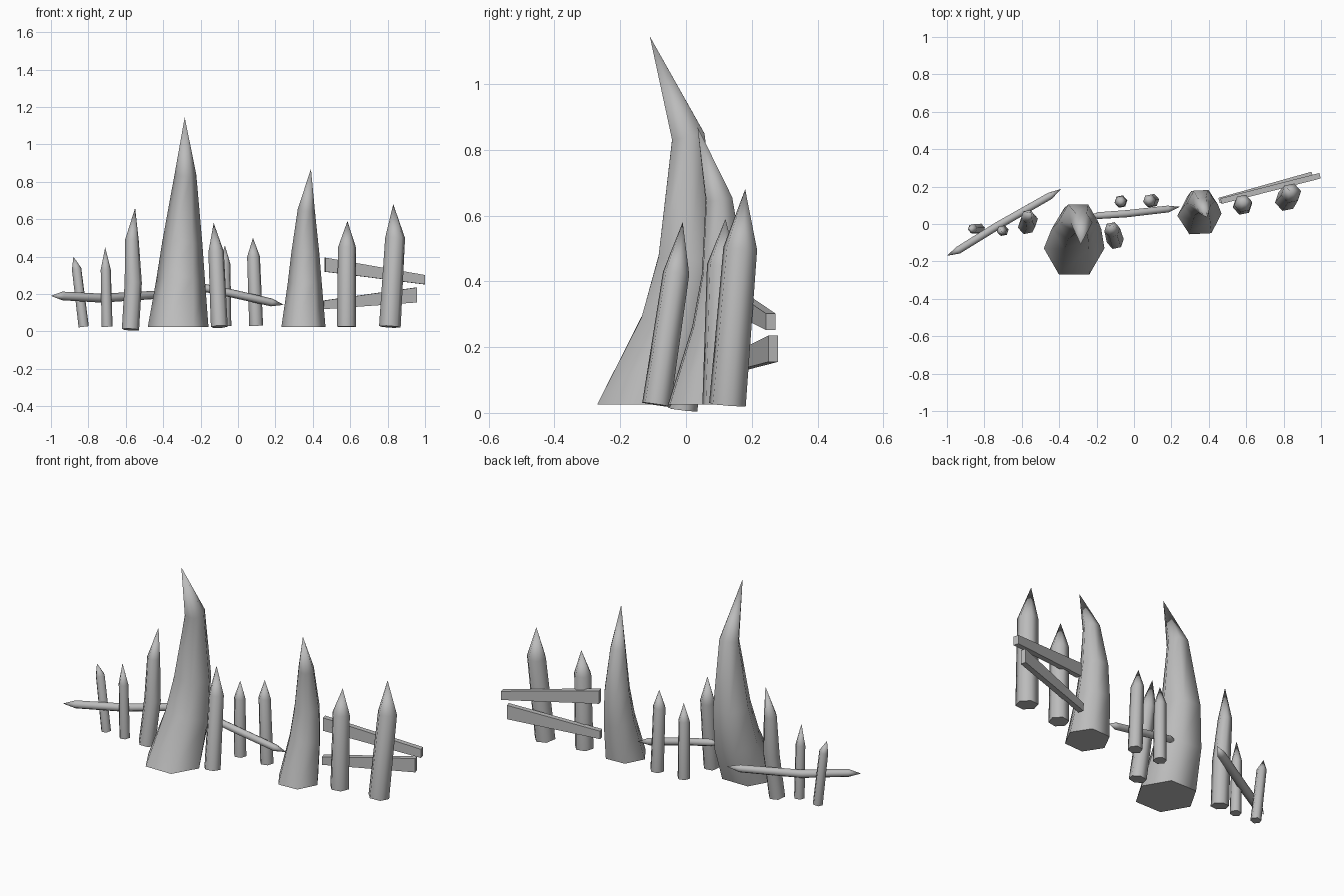
import bpy, bmesh, math
from mathutils import Vector

if "Cube" in bpy.data.objects:
    bpy.data.objects.remove(bpy.data.objects["Cube"])

GREY = (0.5, 0.5, 0.5)
mat = bpy.data.materials.new("weathered grey")
mat.use_nodes = True
mat.diffuse_color = (*GREY, 1)
mat.node_tree.nodes["Principled BSDF"].inputs["Base Color"].default_value = (*GREY, 1)


def finish(name, bm, smooth):
    bmesh.ops.recalc_face_normals(bm, faces=bm.faces)
    mesh = bpy.data.meshes.new(name)
    bm.to_mesh(mesh)
    bm.free()
    mesh.materials.append(mat)
    obj = bpy.data.objects.new(name, mesh)
    bpy.context.collection.objects.link(obj)
    if smooth:
        bpy.ops.object.select_all(action='DESELECT')
        obj.select_set(True)
        bpy.context.view_layer.objects.active = obj
        bpy.ops.object.shade_smooth_by_angle(angle=math.radians(66))
    return obj


def spike(name, spine, radii, sides=6, turn=0.0, flat_base=False, side=Vector((1, 0, 0))):
    """Loft polygon rings along a spine; a zero radius closes to a point."""
    bm = bmesh.new()
    pts = [Vector(p) for p in spine]
    rings = []
    for i, (p, r) in enumerate(zip(pts, radii)):
        if r == 0:
            rings.append([bm.verts.new(p)])
            continue
        before = (p - pts[i - 1]).normalized() if i else Vector()
        after = (pts[i + 1] - p).normalized()
        axis = (before + after).normalized()
        if flat_base and i == 0:
            axis = Vector((0, 0, 1))
        u = (side - axis * side.dot(axis)).normalized()
        v = axis.cross(u)
        angles = [turn + math.tau * k / sides for k in range(sides)]
        rings.append([bm.verts.new(p + (u * math.cos(a) + v * math.sin(a)) * r) for a in angles])
    for low, high in zip(rings, rings[1:]):
        for k in range(sides):
            j = (k + 1) % sides
            if len(low) == 1:
                bm.faces.new((low[0], high[j], high[k]))
            elif len(high) == 1:
                bm.faces.new((low[k], low[j], high[0]))
            else:
                bm.faces.new((low[k], low[j], high[j], high[k]))
    if len(rings[0]) > 1:
        bm.faces.new(rings[0][::-1])
    return finish(name, bm, True)


def plank(name, start, end, start_height, end_height, thickness=0.03):
    """Tapered board between two end centres."""
    bm = bmesh.new()
    a, b = Vector(start), Vector(end)
    across = (b - a).cross(Vector((0, 0, 1))).normalized() * thickness / 2
    ends = []
    for p, h in ((a, start_height), (b, end_height)):
        up = Vector((0, 0, h / 2))
        ends.append([bm.verts.new(p + s * across + t * up)
                     for s, t in ((-1, -1), (1, -1), (1, 1), (-1, 1))])
    for k in range(4):
        j = (k + 1) % 4
        bm.faces.new((ends[0][k], ends[0][j], ends[1][j], ends[1][k]))
    for ring in ends:
        bm.faces.new(ring)
    return finish(name, bm, False)


# Two big curved spikes
spike("large_spike",
      [(-.32, -.13, .025), (-.307, -.025, .26), (-.298, .01, .47), (-.281, .007, .84), (-.285, -.11, 1.145)],
      [.162, .132, .108, .058, 0], flat_base=True)
spike("medium_spike",
      [(.35, .05, .025), (.357, .1, .25), (.36, .115, .42), (.365, .1, .65), (.39, .035, .87)],
      [.118, .092, .075, .046, 0], turn=.05, flat_base=True)

# Upright stakes: base, shoulder, tip, radius
stakes = {
    "far_right_stake": [(-.825, -.025, .025), (-.863, -.025, .335), (-.88, -.03, .4), .028],
    "right_thin_stake": [(-.70, -.035, .025), (-.707, -.035, .33), (-.71, -.04, .45), .03],
    "inner_right_stake": [(-.10, -.09, .025), (-.117, -.03, .425), (-.13, -.01, .58), .046],
    "middle_back_stake": [(-.07, .12, .03), (-.072, .12, .36), (-.07, .12, .46), .035],
    "middle_stake": [(.097, .125, .03), (.083, .125, .4), (.08, .13, .5), .038],
    "inner_left_stake": [(.58, .1, .025), (.583, .11, .45), (.585, .12, .59), .053],
    "far_left_stake": [(.812, .126, .025), (.84, .165, .5), (.83, .18, .68), .059],
}
for name, (base, shoulder, tip, r) in stakes.items():
    spike(name, [base, shoulder, tip], [r, r * .92, 0], turn=.2)
spike("right_bent_stake",
      [(-.575, -.01, .01), (-.56, .02, .26), (-.567, .04, .49), (-.55, .06, .66)],
      [.047, .047, .037, 0], turn=.2)

# Sharpened crossing poles
UP = Vector((0, 0, 1))
spike("right_pole",
      [(-1, -.17, .19), (-.94, -.14, .19), (-.73, -.01, .178), (-.45, .15, .195), (-.39, .187, .205)],
      [0, .023, .024, .022, 0], side=UP)
spike("middle_pole",
      [(-.25, .04, .245), (-.19, .045, .235), (-.04, .055, .205), (.18, .08, .155), (.245, .092, .142)],
      [0, .021, .022, .021, 0], side=UP)

# Boards on the left end
plank("upper_plank", (.465, .122, .357), (.995, .258, .277), .075, .05)
plank("lower_plank", (.455, .125, .142), (.953, .265, .195), .046, .08)
